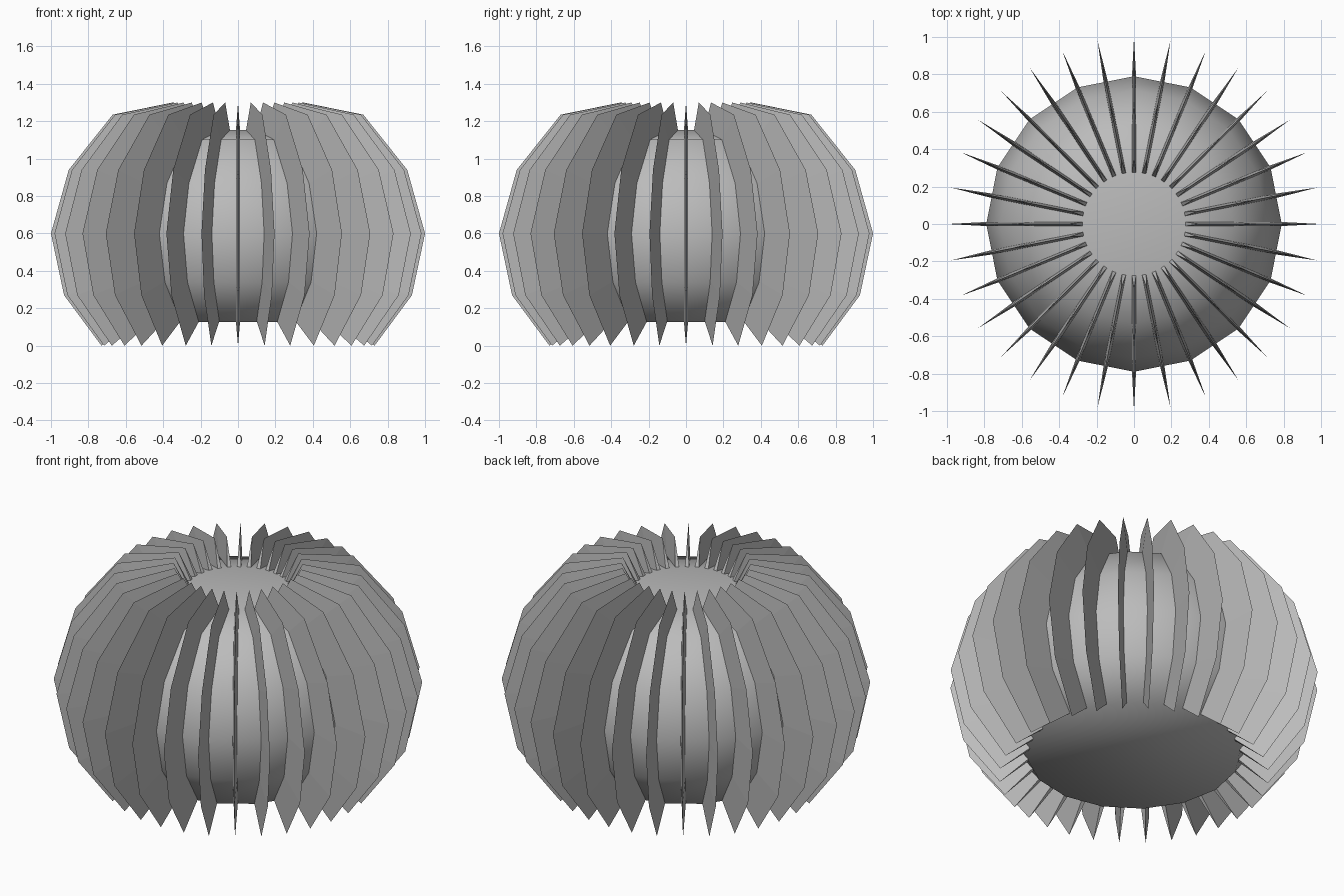
import bpy, bmesh, math
from mathutils import Matrix, Vector

if "Cube" in bpy.data.objects:
    bpy.data.objects.remove(bpy.data.objects["Cube"], do_unlink=True)

SIDES, FINS = 16, 32
MID = 0.6            # height of the widest ring
BODY_SCALE = 0.79    # body profile relative to the fin edge
HALF_THICK = 0.012   # half the fin thickness at its root

# Outer edge of a fin: (radius, height), bottom to top
PROFILE = [(0.73, 0.0), (0.93, 0.27), (1.0, 0.6), (0.905, 0.94), (0.67, 1.235), (0.35, 1.3)]


def scaled(s):
    return [(r * s, MID + (z - MID) * s) for r, z in PROFILE]


grey = bpy.data.materials.new("soft grey")
grey.use_nodes = True
colour = (0.5, 0.5, 0.5, 1)
grey.diffuse_color = colour
grey.node_tree.nodes["Principled BSDF"].inputs["Base Color"].default_value = colour


def finish(bm, name, smooth):
    bmesh.ops.recalc_face_normals(bm, faces=bm.faces)
    for f in bm.faces:
        f.smooth = smooth
    mesh = bpy.data.meshes.new(name)
    bm.to_mesh(mesh)
    bm.free()
    mesh.materials.append(grey)
    obj = bpy.data.objects.new(name, mesh)
    bpy.context.collection.objects.link(obj)
    return obj


# Round body: rings around the scaled profile, capped at both ends
bm = bmesh.new()
rings = []
for r, z in scaled(BODY_SCALE):
    angles = [math.tau * i / SIDES for i in range(SIDES)]
    rings.append([bm.verts.new((r * math.cos(a), r * math.sin(a), z)) for a in angles])
for low, high in zip(rings, rings[1:]):
    for i in range(SIDES):
        j = (i + 1) % SIDES
        bm.faces.new((low[i], low[j], high[j], high[i]))
bm.faces.new(rings[0])
bm.faces.new(rings[-1])
finish(bm, "body", True)

# Radial fins: wedges that taper from the body to a sharp outer edge
bm = bmesh.new()
root, edge = scaled(BODY_SCALE - 0.02), PROFILE
for n in range(FINS):
    turn = Matrix.Rotation(math.tau * n / FINS, 3, "Z")

    def row(points, y):
        return [bm.verts.new(turn @ Vector((r, y, z))) for r, z in points]

    left, tip, right = row(root, HALF_THICK), row(edge, 0), row(root, -HALF_THICK)
    for a, b in ((left, tip), (tip, right), (right, left)):
        for i in range(len(edge) - 1):
            bm.faces.new((a[i], b[i], b[i + 1], a[i + 1]))
    for i in (0, -1):
        bm.faces.new((left[i], tip[i], right[i]))
finish(bm, "fins", False)
